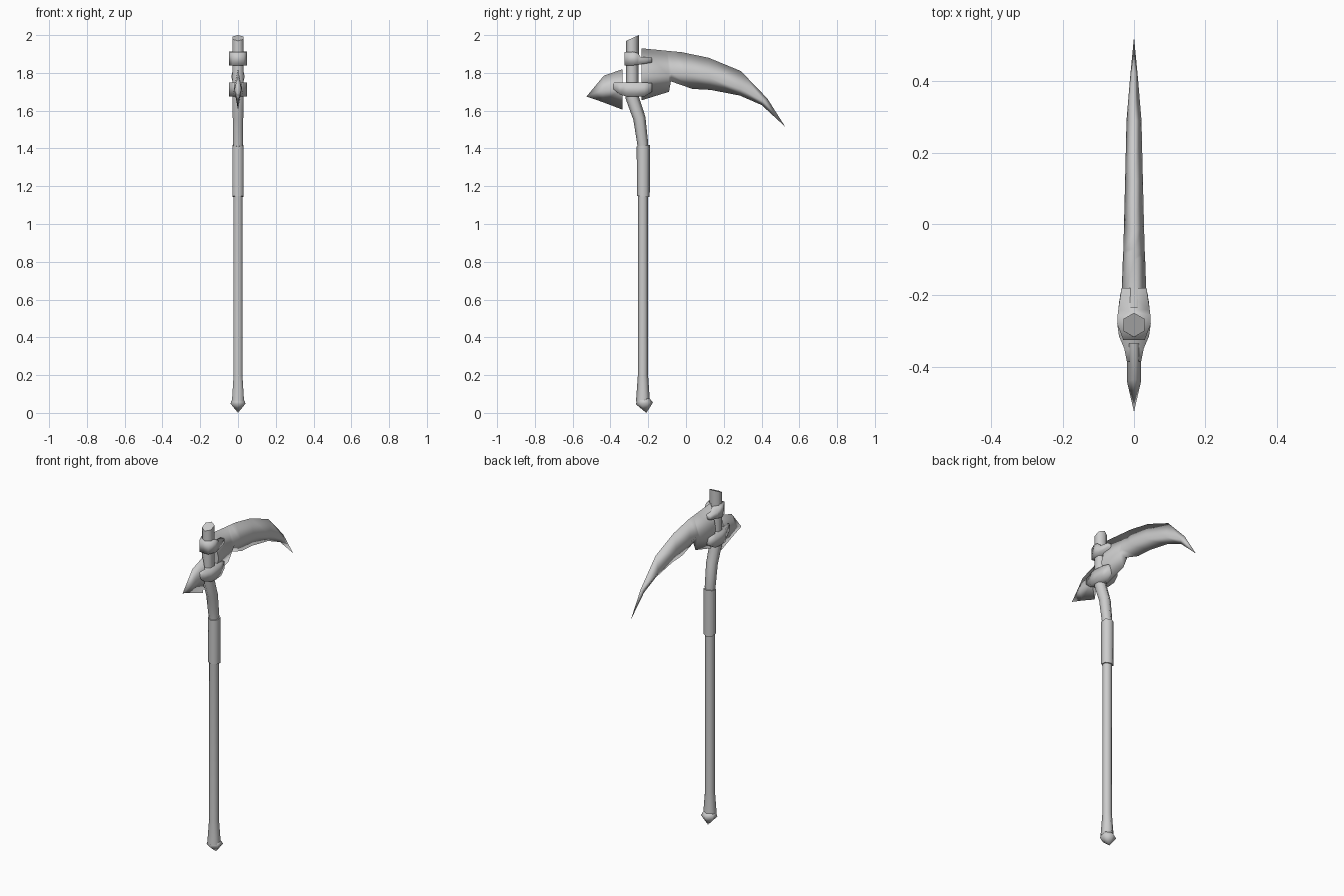
import bpy, bmesh, math

cube = bpy.data.objects.get("Cube")
if cube:
    bpy.data.objects.remove(cube, do_unlink=True)

metal = bpy.data.materials.new("plain grey")
metal.use_nodes = True
GREY = (0.6, 0.6, 0.6, 1)
metal.diffuse_color = GREY
metal.node_tree.nodes["Principled BSDF"].inputs["Base Color"].default_value = GREY


def loft(name, rings, crisp_ends=True):
    """Skin a row of equal-sized rings smoothly, cap both ends, collapse points."""
    bm = bmesh.new()
    rows = [[bm.verts.new(p) for p in ring] for ring in rings]
    for a, b in zip(rows, rows[1:]):
        for i in range(len(a)):
            j = (i + 1) % len(a)
            bm.faces.new((a[i], a[j], b[j], b[i]))
    for row in (rows[0], rows[-1]):
        cap = bm.faces.new(row)
        for edge in cap.edges:
            edge.smooth = not crisp_ends
    bmesh.ops.remove_doubles(bm, verts=bm.verts, dist=0.0005)
    bmesh.ops.recalc_face_normals(bm, faces=bm.faces)
    for face in bm.faces:
        face.smooth = True
    mesh = bpy.data.meshes.new(name)
    bm.to_mesh(mesh)
    bm.free()
    mesh.materials.append(metal)
    obj = bpy.data.objects.new(name, mesh)
    bpy.context.collection.objects.link(obj)


def hexagon(y, z, r, slope=0):
    """Six-sided ring with corners on the y axis, optionally tilted."""
    ring = []
    for i in range(6):
        a = math.tau * i / 6
        dy = r * math.cos(a)
        ring.append((r * math.sin(a), y + dy, z + slope * dy))
    return ring


def diamond(top, ridge, bottom, half):
    """Blade section: sharp spine and edge, widest at the ridge."""
    return [(0, *top), (half, *ridge), (0, *bottom), (-half, *ridge)]


def block(y, half, z0, z1):
    return [(half, y, z0), (half, y, z1), (-half, y, z1), (-half, y, z0)]


# Handle: straight pole, bend under the head, slanted top
loft("handle", [hexagon(*s) for s in (
    (-.228, .06, .037), (-.228, .2, .027), (-.228, 1.4, .027),
    (-.23, 1.43, .03, -.15), (-.247, 1.56, .032, .25),
    (-.285, 1.67, .034, .25), (-.285, 1.74, .034),
    (-.283, 1.985, .034, .45))])

# Pommel: pointed cap
loft("pommel", [hexagon(*s) for s in (
    (-.225, .075, .034), (-.220, .05, .045, .1), (-.210, 0, 0))], False)

# Grip sleeve
loft("grip_sleeve", [hexagon(*s) for s in (
    (-.226, 1.145, .034, -.1), (-.226, 1.415, .035, .12))])

# Upper collar: thick around the pole, thin arms towards the blade
loft("upper_collar", [block(*s) for s in (
    (-.325, .03, 1.84, 1.91), (-.28, .047, 1.84, 1.912),
    (-.255, .046, 1.842, 1.905), (-.24, .044, 1.845, 1.885),
    (-.18, .035, 1.855, 1.882))], False)

# Lower collar: boat-shaped
loft("lower_collar", [block(*s) for s in (
    (-.385, .02, 1.715, 1.75), (-.35, .027, 1.685, 1.75),
    (-.315, .042, 1.675, 1.75), (-.28, .047, 1.675, 1.75),
    (-.22, .042, 1.675, 1.75), (-.18, .035, 1.7, 1.745))], False)

# Long curved blade, heel to tip
loft("blade", [diamond(*s) for s in (
    ((-.235, 1.93), (-.235, 1.78), (-.235, 1.655), .036),
    ((-.1, 1.917), (-.09, 1.785), (-.09, 1.70), .031),
    ((-.07, 1.914), (-.075, 1.8), (-.08, 1.755), .03),
    ((-.025, 1.91), (.0, 1.79), (.035, 1.715), .028),
    ((.12, 1.88), (.12, 1.775), (.13, 1.71), .025),
    ((.29, 1.81), (.29, 1.715), (.285, 1.68), .021),
    ((.43, 1.665), (.41, 1.65), (.4, 1.63), .011),
    ((.525, 1.515),) * 3 + (0,))])

# Short counter spike in front of the pole
loft("counter_spike", [diamond(*s) for s in (
    ((-.335, 1.82), (-.335, 1.72), (-.335, 1.605), .02),
    ((-.435, 1.785), (-.44, 1.71), (-.44, 1.645), .02),
    ((-.527, 1.675),) * 3 + (0,))])
